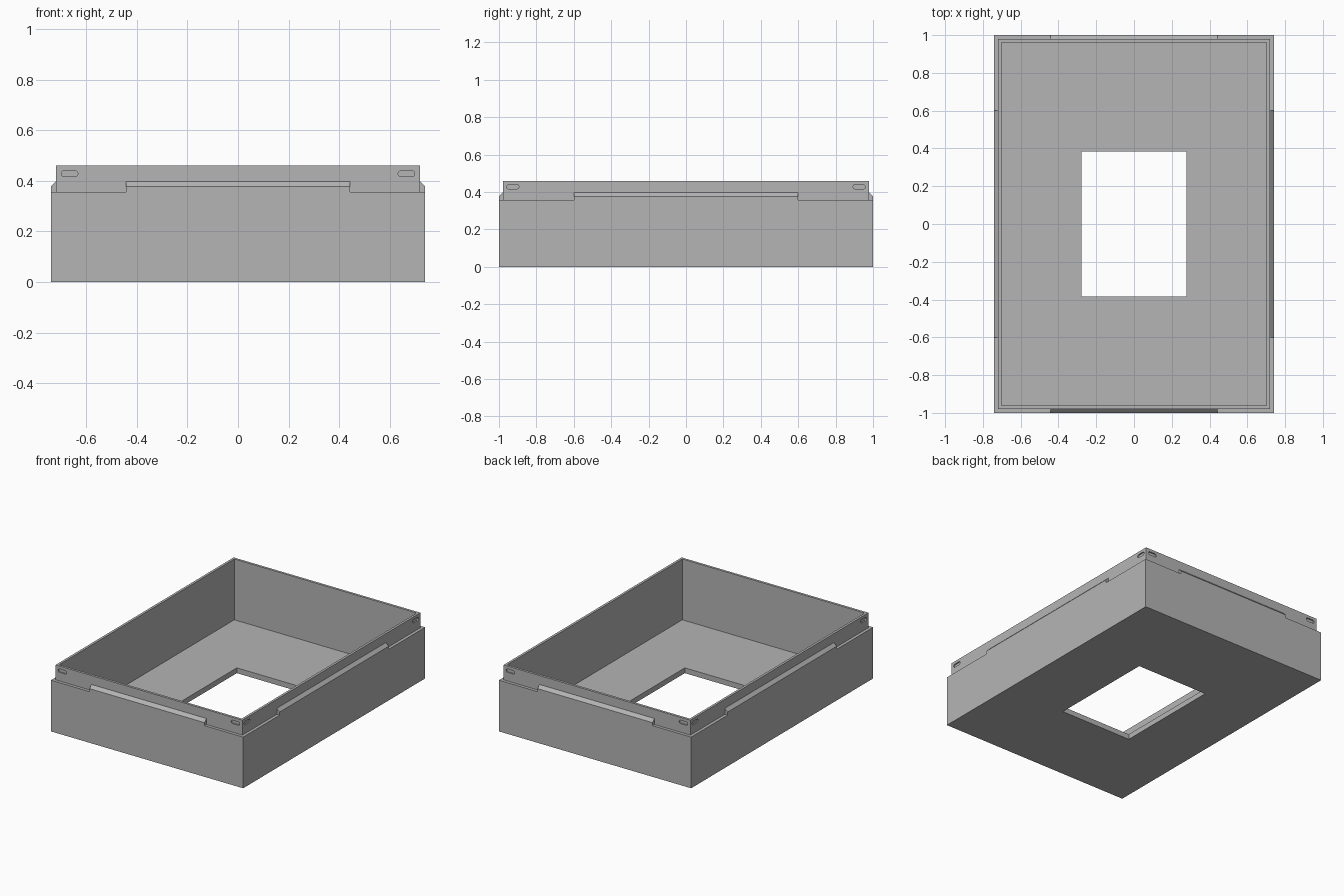
import bpy, bmesh, math
from mathutils import Matrix, Vector

cube = bpy.data.objects.get("Cube")
if cube:
    bpy.data.objects.remove(cube, do_unlink=True)

HX, HY = 0.74, 1.0                 # outer half sizes
STEP, WALL = 0.021, 0.038          # ledge width, total wall thickness
LEDGE, TOP, FLOOR = 0.356, 0.46, 0.037

grey = bpy.data.materials.new("plain grey")
grey.use_nodes = True
grey.diffuse_color = (0.46, 0.46, 0.46, 1)
grey.node_tree.nodes["Principled BSDF"].inputs["Base Color"].default_value = (0.46, 0.46, 0.46, 1)


def make_object(name, bm):
    bmesh.ops.recalc_face_normals(bm, faces=bm.faces)
    mesh = bpy.data.meshes.new(name)
    bm.to_mesh(mesh)
    bm.free()
    mesh.materials.append(grey)
    obj = bpy.data.objects.new(name, mesh)
    bpy.context.collection.objects.link(obj)
    return obj


def bridge(bm, a, b):
    for i in range(len(a)):
        j = (i + 1) % len(a)
        bm.faces.new((a[i], a[j], b[j], b[i]))


def side_frame(angle, offset):
    """Local x runs along a side, local -y points outward, z is up."""
    return Matrix.Rotation(angle, 4, "Z") @ Matrix.Translation((0, -offset, 0))


# Tray: rectangular loops running around the cross-section, hole to hole
bm = bmesh.new()
section = [
    (0.278, 0.384, 0), (HX, HY, 0), (HX, HY, LEDGE),
    (HX - STEP, HY - STEP, LEDGE), (HX - STEP, HY - STEP, TOP),
    (HX - WALL, HY - WALL, TOP), (HX - WALL, HY - WALL, FLOOR),
    (0.278, 0.384, FLOOR),
]
loops = [[bm.verts.new((sx * x, sy * y, z))
          for sx, sy in ((-1, -1), (1, -1), (1, 1), (-1, 1))]
         for x, y, z in section]
for k, loop in enumerate(loops):
    bridge(bm, loop, loops[(k + 1) % len(loops)])
tray = make_object("tray", bm)

# Shallow rounded slots near each end of the four rim sides
bm = bmesh.new()
for side in range(4):
    half, across = (HX, HY) if side % 2 == 0 else (HY, HX)
    frame = side_frame(side * math.pi / 2, across - STEP)
    for sign in (-1, 1):
        rings = []
        for depth, r in ((-0.01, 0.012), (0.009, 0.012)):
            ring = []
            for i in range(12):
                a = math.pi * (i + 0.5) / 6
                end = math.copysign(0.021, math.cos(a))
                p = Vector((sign * (half - 0.074) + end + r * math.cos(a),
                            depth, 0.428 + r * math.sin(a)))
                ring.append(bm.verts.new(frame @ p))
            rings.append(ring)
            bm.faces.new(ring)
        bridge(bm, *rings)
cutter = make_object("slot_cutter", bm)
cutter.hide_render = True
cut = tray.modifiers.new("slots", "BOOLEAN")
cut.operation = "DIFFERENCE"
cut.solver = "EXACT"
cut.object = cutter
bpy.context.view_layer.objects.active = tray
bpy.ops.object.modifier_apply(modifier=cut.name)
bpy.data.objects.remove(cutter, do_unlink=True)

# Raised tabs with a sloping top in the middle of each side
names = ("front_tab", "left_tab", "back_tab", "right_tab")
for side, name in enumerate(names):
    length, across = (0.442, HY) if side % 2 == 0 else (0.6, HX)
    frame = side_frame(side * math.pi / 2, across)
    profile = [(0, LEDGE), (0, 0.377), (STEP, 0.398), (STEP, LEDGE)]
    bm = bmesh.new()
    ends = [[bm.verts.new(frame @ Vector((x, y, z))) for y, z in profile]
            for x in (-length, length)]
    for end in ends:
        bm.faces.new(end)
    bridge(bm, *ends)
    make_object(name, bm)
